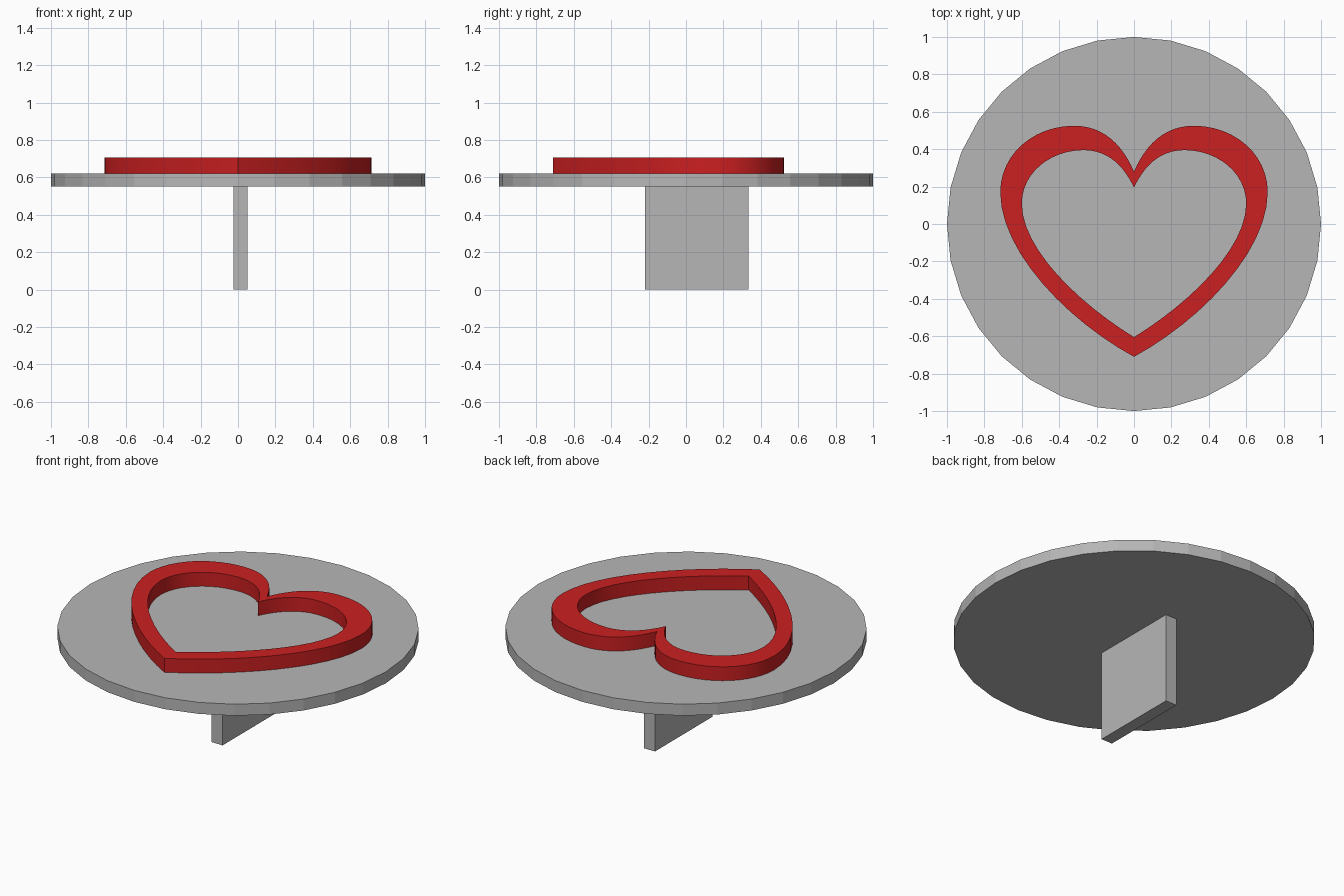
import bpy, bmesh, math
from mathutils import Vector
from mathutils.geometry import interpolate_bezier

if "Cube" in bpy.data.objects:
    bpy.data.objects.remove(bpy.data.objects["Cube"])


def material(name, rgb):
    m = bpy.data.materials.new(name)
    m.diffuse_color = (*rgb, 1)
    m.use_nodes = True
    m.node_tree.nodes["Principled BSDF"].inputs["Base Color"].default_value = m.diffuse_color
    return m


grey = material("grey", (0.47, 0.47, 0.47))
red = material("red", (0.60, 0.014, 0.015))


def outline(segments, steps=12):
    """Closed heart outline from right-half bezier segments, mirrored in x."""
    right = []
    for seg in segments:
        pts = interpolate_bezier(*[Vector((x, y, 0)) for x, y in seg], steps + 1)
        right += pts[:-1]
    right.append(Vector((*segments[-1][-1], 0)))
    return right + [Vector((-p.x, p.y, 0)) for p in reversed(right[1:-1])]


# Round top plate
bpy.ops.mesh.primitive_cylinder_add(vertices=32, radius=1, depth=0.07, location=(0, 0, 0.585))
plate = bpy.context.object
plate.name = "round_plate"
plate.data.materials.append(grey)

# Flat handle below the plate
bpy.ops.mesh.primitive_cube_add(size=1, location=(0.0125, 0.0575, 0.275))
handle = bpy.context.object
handle.name = "handle"
handle.scale = (0.075, 0.555, 0.55)
handle.data.materials.append(grey)

# Raised heart rim: an outer and an inner outline joined into a ring
outer = outline([
    ((0, -0.71), (0.35, -0.52), (0.715, -0.15), (0.715, 0.17)),
    ((0.715, 0.17), (0.715, 0.37), (0.54, 0.525), (0.32, 0.525)),
    ((0.32, 0.525), (0.16, 0.525), (0.06, 0.42), (0, 0.28))])
inner = outline([
    ((0, -0.605), (0.30, -0.42), (0.60, -0.13), (0.60, 0.11)),
    ((0.60, 0.11), (0.60, 0.27), (0.45, 0.395), (0.27, 0.395)),
    ((0.27, 0.395), (0.13, 0.395), (0.05, 0.30), (0, 0.195))])
bm = bmesh.new()
rings = [[bm.verts.new((p.x, p.y, z)) for p in pts]
         for pts, z in ((outer, 0.62), (outer, 0.705), (inner, 0.705), (inner, 0.62))]
n = len(outer)
for k in range(4):
    a, b = rings[k], rings[(k + 1) % 4]
    for i in range(n):
        j = (i + 1) % n
        bm.faces.new((a[i], a[j], b[j], b[i]))
bmesh.ops.recalc_face_normals(bm, faces=bm.faces)
mesh = bpy.data.meshes.new("heart_rim")
bm.to_mesh(mesh)
bm.free()
mesh.materials.append(red)
heart = bpy.data.objects.new("heart_rim", mesh)
bpy.context.collection.objects.link(heart)
bpy.ops.object.select_all(action='DESELECT')
heart.select_set(True)
bpy.context.view_layer.objects.active = heart
bpy.ops.object.shade_smooth_by_angle(angle=math.radians(30))
